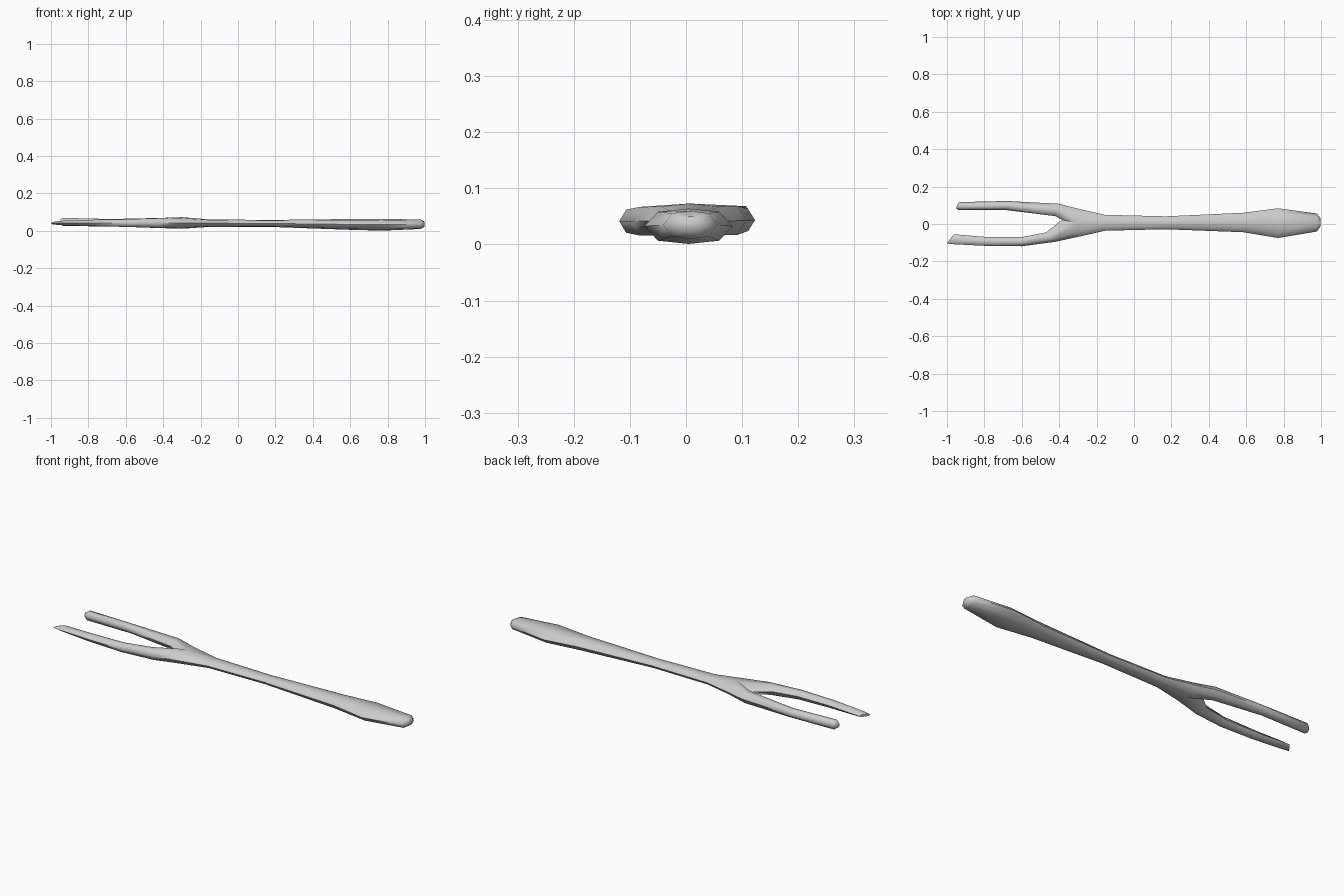
import bpy, bmesh
from math import cos, sin, radians

if "Cube" in bpy.data.objects:
    bpy.data.objects.remove(bpy.data.objects["Cube"])

bm = bmesh.new()

# Octagonal handle ring: unit (y, z) offsets, starting at +y and turning upward
OCT = [(1, 0), (.68, .82), (0, 1), (-.68, .82), (-1, 0), (-.68, -.82), (0, -1), (.68, -.82)]


def handle_ring(x, y0, y1, z0, z1):
    cy, w, cz, h = (y0 + y1) / 2, (y1 - y0) / 2, (z0 + z1) / 2, (z1 - z0) / 2
    return [bm.verts.new((x, cy + w * a, cz + h * b)) for a, b in OCT]


def prong_ring(x_in, x_out, y_in, y_out, z0, z1):
    # Hexagon running top-inner, top-outer, outer, bottom-outer, bottom-inner, inner
    ring = []
    for d in (120, 60, 0, -60, -120, 180):
        t = (1 + cos(radians(d))) / 2
        z = (z0 + z1) / 2 + (z1 - z0) / 2 * sin(radians(d)) / sin(radians(60))
        ring.append(bm.verts.new((x_in + (x_out - x_in) * t, y_in + (y_out - y_in) * t, z)))
    return ring


def bridge(a, b):
    n = len(a)
    for i in range(n):
        j = (i + 1) % n
        bm.faces.new((a[i], a[j], b[j], b[i]))


# Handle, from the thick butt to the fork: x, y range, z range
handle = [handle_ring(*r) for r in (
    (.997, -.012, .03, .022, .05),
    (.978, -.04, .056, .01, .06),
    (.77, -.075, .084, .001, .064),
    (.585, -.044, .06, .006, .063),
    (.17, -.028, .041, .021, .058),
    (-.155, -.036, .049, .021, .061),
    (-.30, -.069, .082, .011, .073),
)]
for a, b in zip(handle, handle[1:]):
    bridge(a, b)
bm.faces.new(handle[0])

# Crotch point between the prongs
crotch = bm.verts.new((-.385, .022, .042))
f = handle[-1]
upper_root = [f[2], f[1], f[0], f[7], f[6], crotch]
lower_root = [f[2], f[3], f[4], f[5], f[6], crotch]

# Prongs: x inner, x outer, y inner, y outer, z range
prongs = (
    (upper_root, (
        (-.42, -.40, .042, .108, .017, .069),
        (-.68, -.68, .074, .123, .024, .063),
        (-.937, -.932, .074, .117, .025, .069),
        (-.951, -.944, .084, .104, .035, .06))),
    (lower_root, (
        (-.47, -.42, -.045, -.095, .016, .067),
        (-.60, -.60, -.070, -.119, .021, .062),
        (-.78, -.79, -.070, -.117, .025, .059),
        (-.94, -.97, -.057, -.108, .031, .053),
        (-.965, -1.0, -.056, -.104, .035, .047))),
)
for root, specs in prongs:
    prev = root
    for s in specs:
        ring = prong_ring(*s)
        bridge(prev, ring)
        prev = ring
    bm.faces.new(prev)

bmesh.ops.recalc_face_normals(bm, faces=bm.faces[:])
mesh = bpy.data.meshes.new("forked_stick")
bm.to_mesh(mesh)
bm.free()
obj = bpy.data.objects.new("forked_stick", mesh)
bpy.context.collection.objects.link(obj)
bpy.context.view_layer.objects.active = obj
obj.select_set(True)
bpy.ops.object.shade_smooth_by_angle(angle=radians(60))
